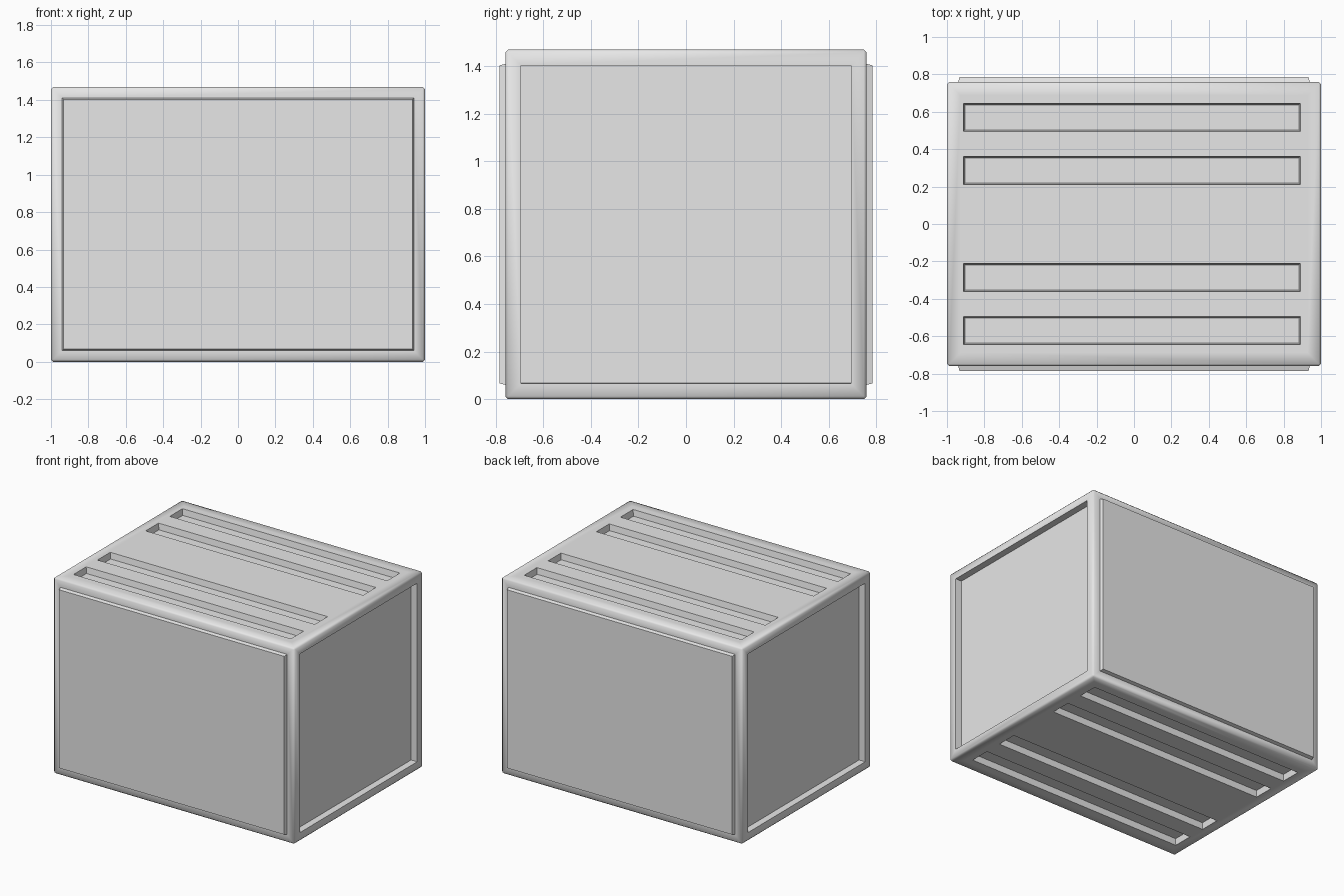
import bpy
import bmesh
import math
from mathutils import Vector

default = bpy.data.objects.get("Cube")
if default:
    bpy.data.objects.remove(default, do_unlink=True)

SIZE = Vector((2.0, 1.52, 1.47))
EDGE = 0.012                                  # softened outer edge
SLOT_X = (-0.912, 0.89)
SLOT_Y = ((0.495, 0.645), (0.21, 0.362))      # mirrored front to back

grey = bpy.data.materials.new("light grey")
grey.use_nodes = True
colour = (0.8, 0.8, 0.8, 1.0)
grey.diffuse_color = colour
grey.node_tree.nodes["Principled BSDF"].inputs["Base Color"].default_value = colour

bm = bmesh.new()


def outer_face(axis, sign):
    """Large outer face pointing along the given axis."""
    faces = [f for f in bm.faces if f.normal[axis] * sign > 0.99]
    return max(faces, key=lambda f: f.calc_area())


def inset(faces, thickness, depth=0.0):
    bmesh.ops.inset_individual(bm, faces=faces, thickness=thickness,
                               depth=depth, use_even_offset=True)


# Box body with softened edges
bmesh.ops.create_cube(bm, size=1.0)
bmesh.ops.scale(bm, vec=SIZE, verts=bm.verts)
bmesh.ops.translate(bm, vec=(0, 0, SIZE.z / 2), verts=bm.verts)
bmesh.ops.bevel(bm, geom=bm.edges[:], offset=EDGE, segments=1,
                profile=0.5, affect='EDGES')
bm.normal_update()

# Raised front and back panels
for sign in (-1, 1):
    panel = outer_face(1, sign)
    inset([panel], 0.048)
    inset([panel], 0.007, 0.025)

# Recessed side panels
for sign in (-1, 1):
    panel = outer_face(0, sign)
    inset([panel], 0.054)
    inset([panel], 0.001, -0.05)

# Long slots in the top and bottom
y_bands = [(s * a, s * b) for a, b in SLOT_Y for s in (-1, 1)]
for sign in (-1, 1):
    face = outer_face(2, sign)
    inset([face], 0.06)
    level = face.calc_center_median().z
    cuts = [(Vector((x, 0, 0)), Vector((1, 0, 0))) for x in SLOT_X]
    cuts += [(Vector((0, y, 0)), Vector((0, 1, 0))) for band in y_bands for y in band]
    region = [face]
    for point, normal in cuts:
        geom = set(region)
        for f in region:
            geom.update(f.edges)
            geom.update(f.verts)
        result = bmesh.ops.bisect_plane(bm, geom=list(geom), plane_co=point,
                                        plane_no=normal, dist=1e-5)
        region = [g for g in result["geom"] if isinstance(g, bmesh.types.BMFace)]
    bm.normal_update()
    slots = []
    for f in region:
        c = f.calc_center_median()
        if SLOT_X[0] < c.x < SLOT_X[1] and any(
                min(band) < c.y < max(band) for band in y_bands):
            slots.append(f)
    inset(slots, 0.008, -0.045)

mesh = bpy.data.meshes.new("box_body")
bm.to_mesh(mesh)
bm.free()
mesh.materials.append(grey)
body = bpy.data.objects.new("box_body", mesh)
bpy.context.collection.objects.link(body)

# Soft shading over the edges, crisp panels and slots
bpy.ops.object.select_all(action='DESELECT')
body.select_set(True)
bpy.context.view_layer.objects.active = body
bpy.ops.object.shade_smooth_by_angle(angle=math.radians(50))
